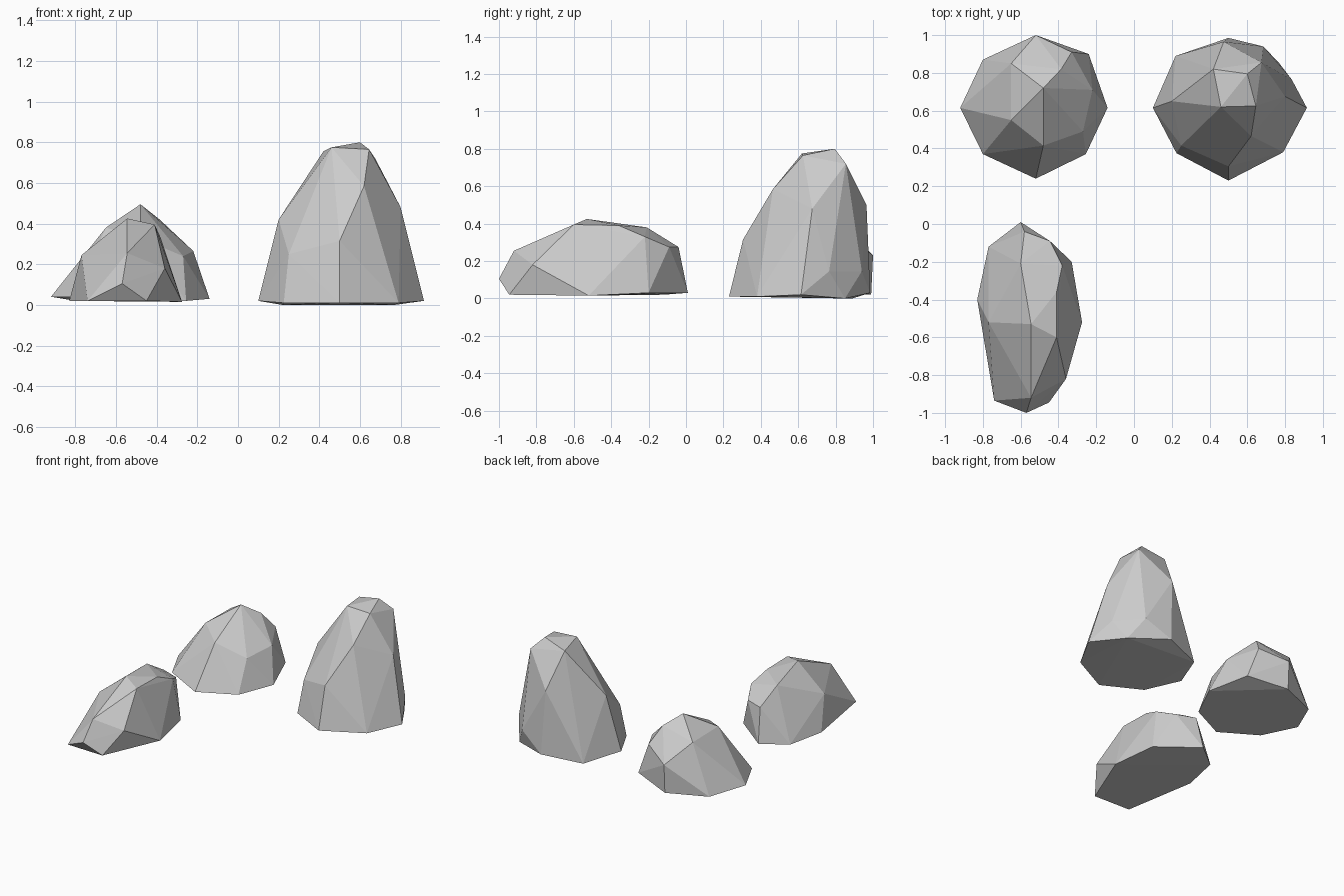
import bpy, bmesh


def rock(name, foot, shoulder, crown):
    """Faceted boulder: the convex skin around three loose rings of corners."""
    bm = bmesh.new()
    for corner in foot + shoulder + crown:
        bm.verts.new(corner)
    hull = bmesh.ops.convex_hull(bm, input=bm.verts)
    loose = {g for g in hull["geom_interior"] + hull["geom_unused"]
             if isinstance(g, bmesh.types.BMVert)}
    bmesh.ops.delete(bm, geom=list(loose), context='VERTS')
    bmesh.ops.recalc_face_normals(bm, faces=bm.faces)
    mesh = bpy.data.meshes.new(name)
    bm.to_mesh(mesh)
    bm.free()
    obj = bpy.data.objects.new(name, mesh)
    bpy.context.collection.objects.link(obj)
    return obj


# Medium peaked rock, back left
rock("round_rock",
     foot=[(-.52, .99, .02), (-.80, .87, .02), (-.92, .615, .04), (-.80, .37, .04),
           (-.52, .24, .02), (-.255, .37, .02), (-.14, .615, .03), (-.24, .90, .06)],
     shoulder=[(-.52, 1.0, .23), (-.33, .91, .30), (-.22, .71, .265), (-.27, .49, .24)],
     crown=[(-.65, .85, .375), (-.65, .55, .38), (-.48, .415, .33),
            (-.385, .82, .42), (-.48, .72, .495)])

# Tall rock, back right
rock("tall_rock",
     foot=[(.50, .985, .03), (.22, .89, .0), (.10, .615, .02), (.225, .375, .01),
           (.50, .23, .01), (.79, .38, .01), (.915, .615, .02), (.77, .85, .0)],
     shoulder=[(.835, .765, .145), (.685, .94, .145), (.475, .965, .50), (.20, .65, .42),
               (.25, .415, .25), (.50, .305, .315), (.80, .675, .48), (.62, .465, .585)],
     crown=[(.42, .82, .755), (.46, .62, .775), (.645, .625, .765),
            (.60, .795, .80), (.675, .855, .72)])

# Long low rock, front left
rock("long_rock",
     foot=[(-.60, .01, .03), (-.77, -.12, .02), (-.83, -.40, .02), (-.74, -.935, .02),
           (-.45, -.945, .02), (-.275, -.52, .015), (-.33, -.20, .03)],
     shoulder=[(-.57, -1.0, .105), (-.36, -.82, .18), (-.77, -.52, .245),
               (-.58, -.04, .275), (-.445, -.09, .275), (-.38, -.22, .33)],
     crown=[(-.545, -.92, .255), (-.41, -.60, .395), (-.41, -.36, .39),
            (-.60, -.21, .38), (-.545, -.53, .425)])
